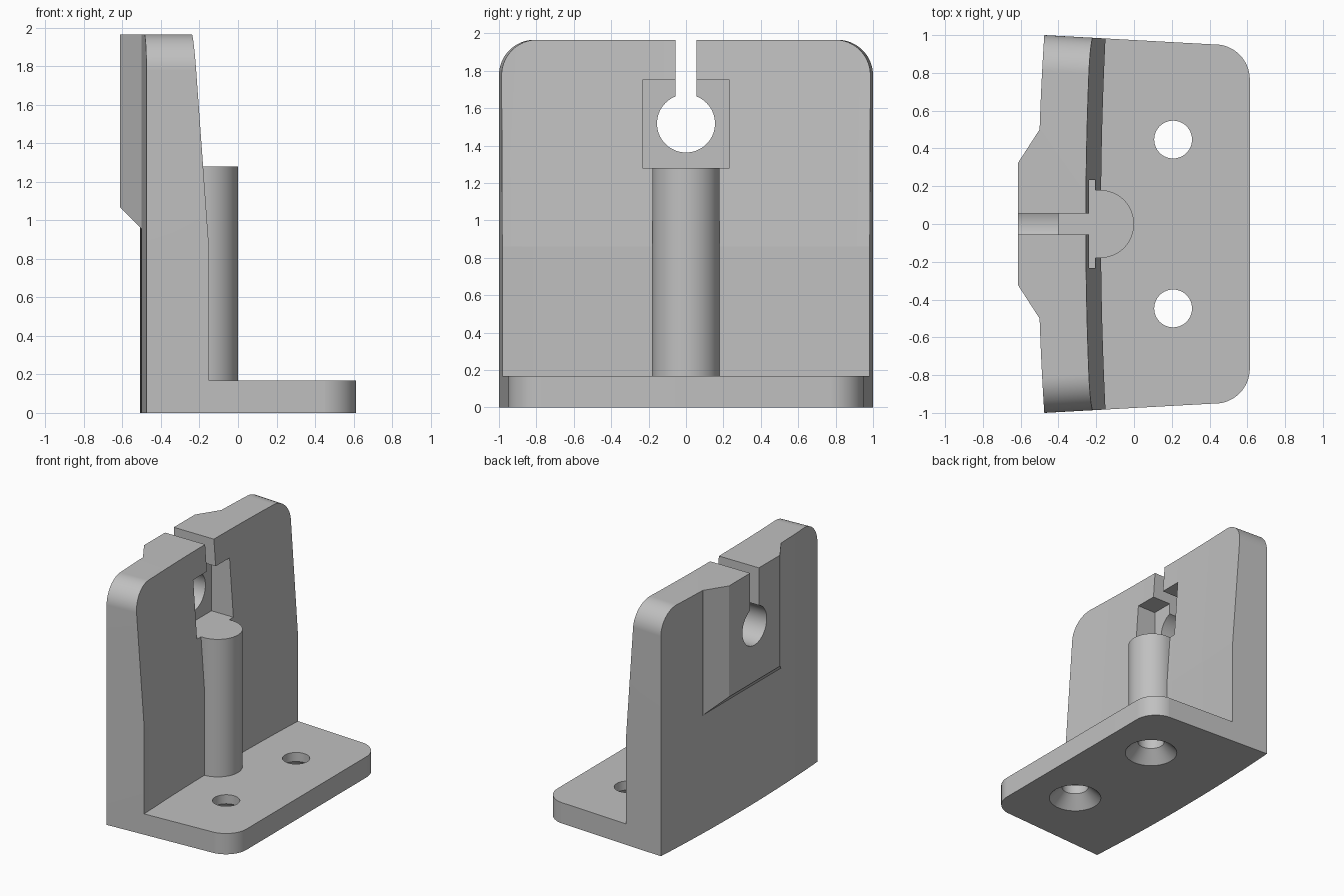
import bpy, bmesh, math

cube = bpy.data.objects.get("Cube")
if cube:
    bpy.data.objects.remove(cube, do_unlink=True)

TOP, BASE, BEND = 1.965, 0.168, 0.86
HALF_X = 0.613


def loft(name, loops):
    """Closed solid through loops that have equal point counts."""
    bm = bmesh.new()
    rings = [[bm.verts.new(p) for p in loop] for loop in loops]
    n = len(rings[0])
    for a, b in zip(rings, rings[1:]):
        for i in range(n):
            j = (i + 1) % n
            bm.faces.new((a[i], a[j], b[j], b[i]))
    bm.faces.new(rings[0])
    bm.faces.new(rings[-1])
    bmesh.ops.recalc_face_normals(bm, faces=bm.faces)
    mesh = bpy.data.meshes.new(name)
    bm.to_mesh(mesh)
    bm.free()
    obj = bpy.data.objects.new(name, mesh)
    bpy.context.collection.objects.link(obj)
    return obj


def prism(name, plan, z0, z1):
    return loft(name, [[(x, y, z) for x, y in plan] for z in (z0, z1)])


def box(name, x0, x1, y, z0, z1):
    return prism(name, [(x0, -y), (x1, -y), (x1, y), (x0, y)], z0, z1)


def arc(cx, cy, r, a0, a1, n):
    angles = [math.radians(a0 + (a1 - a0) * i / n) for i in range(n + 1)]
    return [(cx + r * math.cos(a), cy + r * math.sin(a)) for a in angles]


def circle(cx, cy, r):
    return arc(cx, cy, r, 0, 360, 128)[:-1]


def combine(body, tool, operation):
    tool.hide_render = True
    mod = body.modifiers.new(operation, "BOOLEAN")
    mod.operation, mod.object, mod.solver = operation, tool, "EXACT"
    bpy.context.view_layer.objects.active = body
    bpy.ops.object.modifier_apply(modifier=mod.name)
    bpy.data.objects.remove(tool, do_unlink=True)


def half_width(x):
    return 1 - 0.055 * (x + 0.475)


# Tall block with a bowed back, tapering sides and rounded front corners
steps = [i / 16 - 1 for i in range(33)]
r = 0.185
corner_x = HALF_X - r
corner_y = half_width(corner_x) + 0.0003 - r
right_side = arc(corner_x, corner_y, r, 0, 87, 32)
back = [(-0.508 + 0.033 * y * y, y * 1.0003) for y in reversed(steps)]
plan = right_side + back + [(x, -y) for x, y in reversed(right_side)]
bracket = prism("mounting_bracket", plan, 0, 2.1)

# Open space above the foot, leaving a bowed wall that leans back near the top
lean = 0.08 / (TOP - BEND)
space = []
for z in (BASE, BEND, 2.3):
    shift = lean * max(0, z - BEND)
    front = [(-0.175 + 0.025 * y * y - shift, y, z) for y in [s * 1.2 for s in steps]]
    space.append(front + [(1, 1.2, z), (1, -1.2, z)])
combine(bracket, loft("front_space", space), "DIFFERENCE")

# Thickened pad on the back with a sloped underside
pad = prism("back_pad", [(-0.4, -0.5), (-0.5, -0.5), (-HALF_X, -0.325),
                         (-HALF_X, 0.325), (-0.5, 0.5), (-0.4, 0.5)], 0.8, 2.2)
wedge = loft("pad_wedge", [[(-0.8, y, 1.255), (-0.8, y, 0.5), (-0.045, y, 0.5)]
                           for y in (-1, 1)])
combine(pad, wedge, "DIFFERENCE")
combine(bracket, pad, "UNION")

# Rounded upper corners, flat top and tapered sides
envelope = []
for x in (-0.8, 0.8):
    w = half_width(x)
    rounded = arc(w - 0.19, TOP - 0.19, 0.19, 0, 90, 32)
    outline = [(w, -0.1)] + rounded
    outline += [(-y, z) for y, z in reversed(outline)]
    envelope.append([(x, y, z) for y, z in outline])
combine(bracket, loft("corner_envelope", envelope), "INTERSECT")

# Half-round column in front of the wall
column = prism("column", arc(-0.18, 0, 0.18, -90, 90, 64) + [(-0.3, 0.18), (-0.3, -0.18)],
               0.1, 1.5)
combine(bracket, column, "UNION")

# Square pocket, round through hole and slot open to the top
combine(bracket, box("pocket", -0.4, 0.2, 0.232, 1.28, 1.75), "DIFFERENCE")
hole = loft("through_hole", [[(x, y, z) for y, z in circle(0, 1.518, 0.155)]
                             for x in (-1, -0.1)])
combine(bracket, hole, "DIFFERENCE")
combine(bracket, box("slot", -1, 0.1, 0.056, 1.52, 2.4), "DIFFERENCE")

# Screw holes countersunk from below
for y in (-0.447, 0.447):
    rings = [[(px, py, z) for px, py in circle(0.207, y, radius)]
             for z, radius in ((-0.05, 0.245), (0.095, 0.1), (0.3, 0.1))]
    combine(bracket, loft("screw_hole", rings), "DIFFERENCE")

# Plain grey finish
grey = bpy.data.materials.new("light_grey")
grey.use_nodes = True
colour = (0.53, 0.53, 0.53, 1)
grey.diffuse_color = colour
grey.node_tree.nodes["Principled BSDF"].inputs["Base Color"].default_value = colour
bracket.data.materials.clear()
bracket.data.materials.append(grey)
for face in bracket.data.polygons:
    face.material_index = 0

bpy.ops.object.select_all(action="DESELECT")
bracket.select_set(True)
bpy.context.view_layer.objects.active = bracket
bpy.ops.object.shade_smooth_by_angle(angle=math.radians(3.5))
